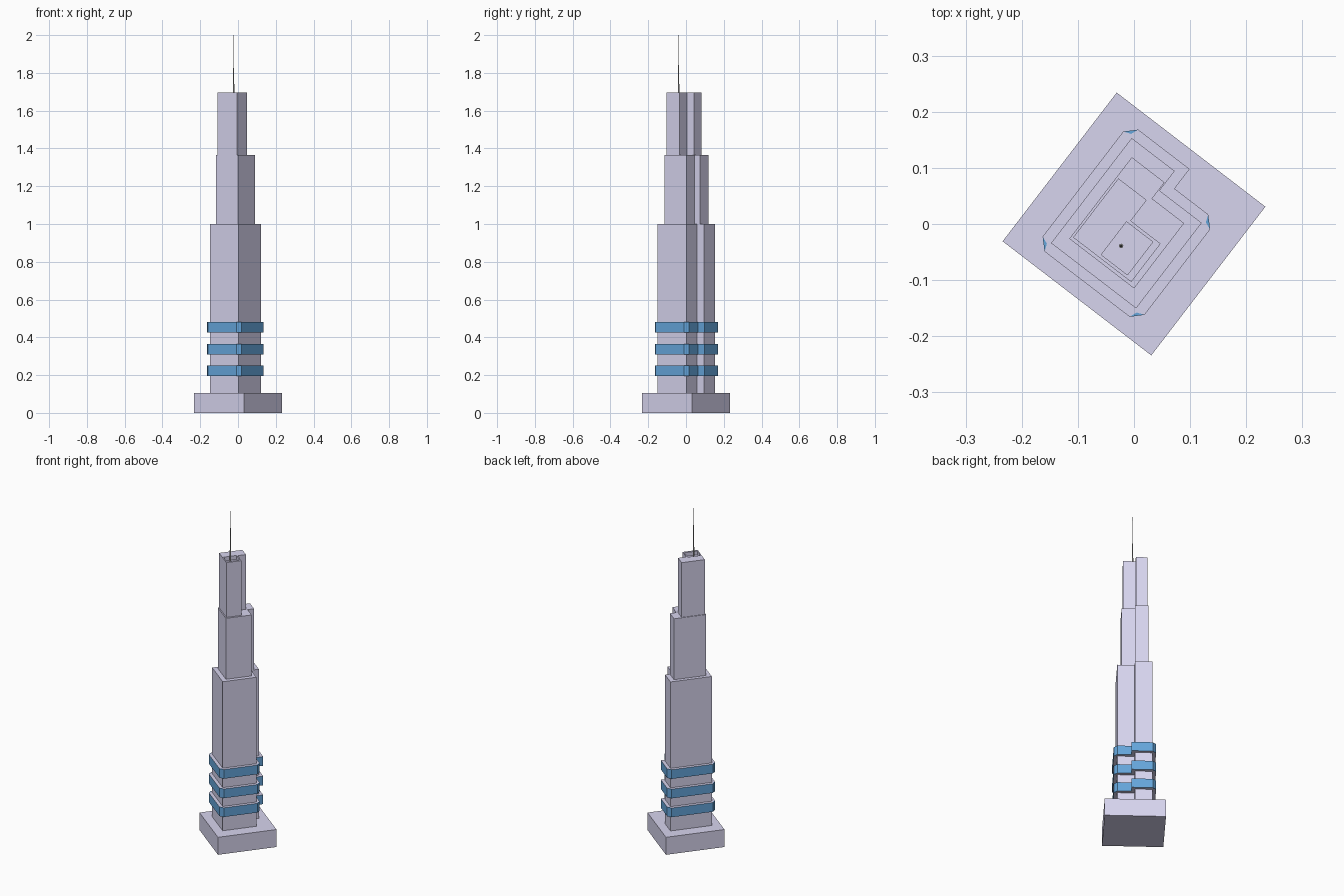
import bpy, bmesh, math
from mathutils import Matrix

if "Cube" in bpy.data.objects:
    bpy.data.objects.remove(bpy.data.objects["Cube"])

ROT = Matrix.Rotation(math.radians(-37.5), 4, 'Z')   # whole tower is turned on its plot


def material(name, rgb):
    m = bpy.data.materials.new(name)
    m.diffuse_color = (*rgb, 1)
    m.use_nodes = True
    m.node_tree.nodes["Principled BSDF"].inputs["Base Color"].default_value = m.diffuse_color
    return m


STONE = material("pale_stone", (0.68, 0.66, 0.86))
GLASS = material("blue_glass", (0.13, 0.38, 0.71))


def prism(name, outline, z0, z1, side, cap=None):
    """Extrude a counter-clockwise outline; optional other material on the caps."""
    bm = bmesh.new()
    low = bm.faces.new([bm.verts.new((x, y, z0)) for x, y in outline])
    top = bmesh.ops.extrude_face_region(bm, geom=[low], use_keep_orig=True)
    verts = [g for g in top["geom"] if isinstance(g, bmesh.types.BMVert)]
    bmesh.ops.translate(bm, verts=verts, vec=(0, 0, z1 - z0))
    bmesh.ops.recalc_face_normals(bm, faces=bm.faces)
    if cap:
        for f in bm.faces:
            f.normal_update()
            f.material_index = int(abs(f.normal.z) > 0.9)
    bm.transform(ROT)
    me = bpy.data.meshes.new(name)
    bm.to_mesh(me)
    bm.free()
    me.materials.append(side)
    if cap:
        me.materials.append(cap)
    ob = bpy.data.objects.new(name, me)
    bpy.context.collection.objects.link(ob)
    return ob


def rect(x0, x1, y0, y1):
    return [(x0, y0), (x1, y0), (x1, y1), (x0, y1)]


def notched(x0, x1, xn, y0, yn, y1):
    """Rectangle with one corner cut away."""
    return [(x0, y0), (x1, y0), (x1, yn), (xn, yn), (xn, y1), (x0, y1)]


# Podium and stepped shafts
prism("podium", rect(-0.167, 0.167, -0.167, 0.167), 0, 0.105, STONE)
LOWER = (-0.0965, 0.0945, 0.0, -0.117, 0.075, 0.119)
prism("lower_shaft", notched(*LOWER), 0.105, 1.0, STONE)
prism("middle_shaft", notched(-0.0755, 0.070, -0.002, -0.091, 0.0555, 0.092), 1.0, 1.366, STONE)
upper = prism("upper_shaft", notched(-0.0715, 0.059, -0.008, -0.085, 0.001, 0.0475),
              1.366, 1.695, STONE)

# Sunken roof well in the upper shaft
cutter = prism("roof_well_cutter", rect(-0.013, 0.046, -0.079, -0.005), 1.672, 1.75, STONE)
cutter.hide_render = True
cutter.hide_viewport = True
cut = upper.modifiers.new("roof_well", 'BOOLEAN')
cut.operation = 'DIFFERENCE'
cut.object = cutter
cut.solver = 'EXACT'

# Glazed bands: offset outline with chamfered corners, each filled by a glass wedge
D = 0.019
x0, x1, xn, y0, yn, y1 = LOWER


def corner(x, y, sx, sy):
    """Chamfer ends and the inset point between them, counter-clockwise."""
    a, b = (x + sx * D, y), (x, y + sy * D)
    mid = (x + sx * D * 0.28, y + sy * D * 0.28)
    return [a, mid, b] if sx * sy > 0 else [b, mid, a]


corners = [corner(x0, y0, -1, -1), corner(x1, y0, 1, -1),
           corner(x1, yn, 1, 1), corner(x0, y1, -1, 1)]
band = (corners[0] + corners[1] + corners[2]
        + [(xn + D, yn + D), (xn + D, y1 + D)] + corners[3])
for i, z in enumerate((0.196, 0.309, 0.426)):
    prism(f"glazed_band_{i + 1}", band, z, z + 0.055, GLASS, STONE)
    for j, wedge in enumerate(corners):
        prism(f"corner_glass_{i + 1}_{j + 1}", wedge, z, z + 0.055, GLASS)


# Mast: short thick foot and a tapering needle
def taper(name, r0, r1, z0, z1):
    bpy.ops.mesh.primitive_cone_add(vertices=8, radius1=r0, radius2=r1, depth=z1 - z0,
                                    location=(-0.023, -0.039, (z0 + z1) / 2))
    bpy.context.object.name = name


taper("mast_foot", 0.004, 0.004, 1.672, 1.742)
taper("mast_needle", 0.0028, 0.0008, 1.742, 2.0)
